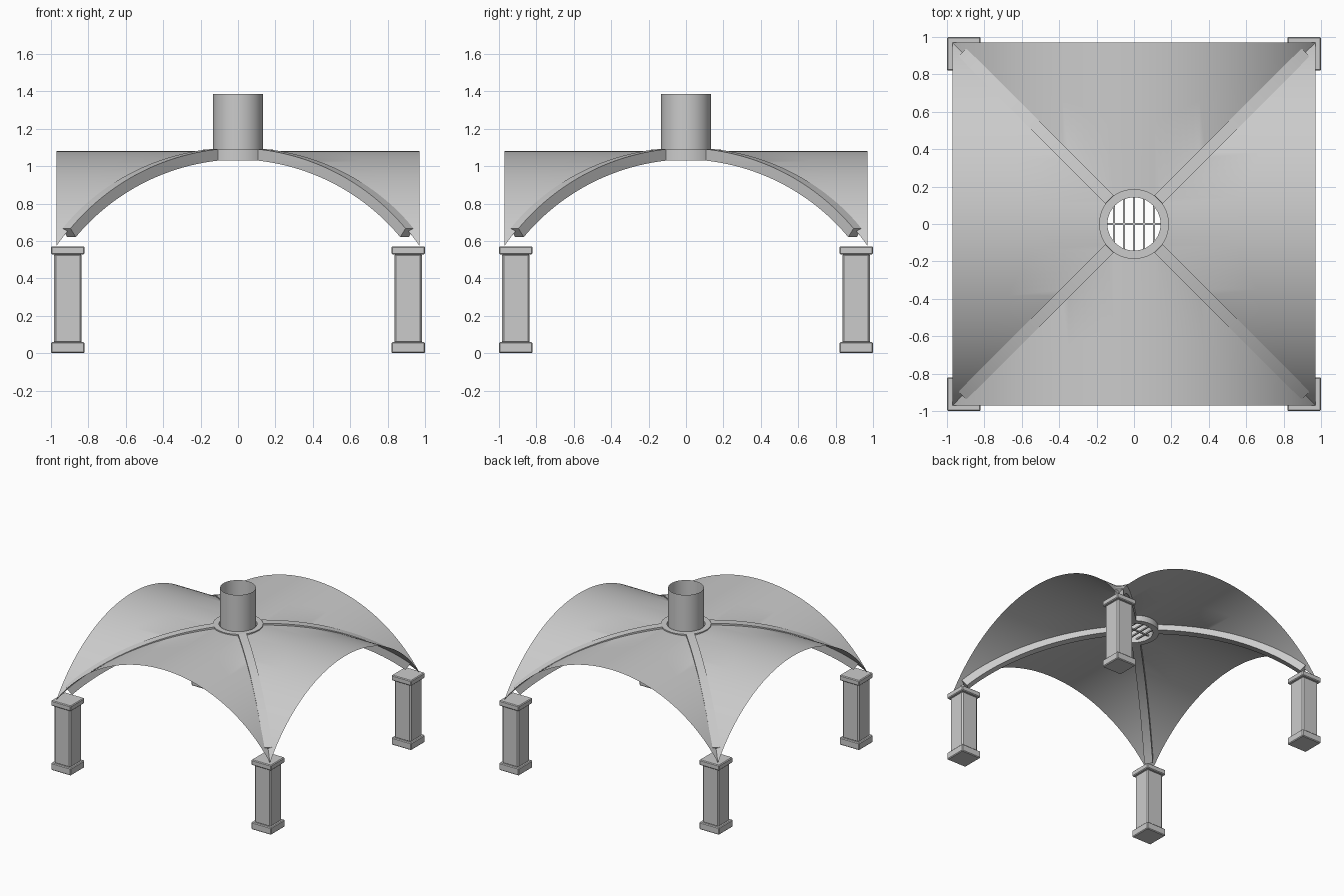
import bpy, bmesh, math
from mathutils import Vector

if "Cube" in bpy.data.objects:
    bpy.data.objects.remove(bpy.data.objects["Cube"])

HALF, SPRING, CROWN = 0.97, 0.575, 1.08
RISE = CROWN - SPRING
RAD = (HALF ** 2 + RISE ** 2) / (2 * RISE)
HOLE = 0.155


def arch(x):
    return CROWN - RAD + math.sqrt(RAD * RAD - x * x)


def finish(name, bm, angle=None, bevel=0):
    if bevel:
        bmesh.ops.bevel(bm, geom=bm.edges[:], offset=bevel, segments=1, affect='EDGES')
    mesh = bpy.data.meshes.new(name)
    bm.to_mesh(mesh)
    bm.free()
    ob = bpy.data.objects.new(name, mesh)
    bpy.context.collection.objects.link(ob)
    if angle:
        bpy.ops.object.select_all(action='DESELECT')
        ob.select_set(True)
        bpy.context.view_layer.objects.active = ob
        bpy.ops.object.shade_smooth_by_angle(angle=math.radians(angle))
    return ob


def box(name, centre, size, bevel=0):
    bm = bmesh.new()
    bmesh.ops.create_cube(bm, size=1)
    bmesh.ops.scale(bm, vec=size, verts=bm.verts)
    bmesh.ops.translate(bm, vec=centre, verts=bm.verts)
    return finish(name, bm, bevel=bevel)


def lathe(name, profile, closed, n=48):
    bm = bmesh.new()
    rings = [[bm.verts.new((r * math.cos(2 * math.pi * i / n),
                            r * math.sin(2 * math.pi * i / n), z)) for i in range(n)]
             for r, z in profile]
    m = len(rings)
    for k in range(m if closed else m - 1):
        a, b = rings[k], rings[(k + 1) % m]
        for i in range(n):
            j = (i + 1) % n
            bm.faces.new((a[i], a[j], b[j], b[i]))
    return finish(name, bm, 40)


# Groin vault: four arched webs meeting along the diagonals
bm = bmesh.new()
N = 64
amax = math.asin(HALF / RAD)
for q in range(4):
    c, s = round(math.cos(q * math.pi / 2)), round(math.sin(q * math.pi / 2))
    prev = None
    for i in range(N + 1):
        x = RAD * math.sin(amax * (2 * i / N - 1))
        inner = max(abs(x), math.sqrt(max(0, HOLE ** 2 - x * x)))
        col = []
        for t in (0, 0.5, 1):
            y = -(inner + (HALF - inner) * t)
            col.append(bm.verts.new((c * x - s * y, s * x + c * y, arch(x))))
        if prev:
            for k in range(2):
                bm.faces.new((prev[k], prev[k + 1], col[k + 1], col[k]))
        prev = col
bmesh.ops.remove_doubles(bm, verts=bm.verts, dist=1e-4)
bmesh.ops.dissolve_degenerate(bm, dist=1e-5, edges=bm.edges)
finish("vault_web", bm, 25)

# Four diagonal ribs and four pillars
for sx, sy in ((1, 1), (-1, 1), (-1, -1), (1, -1)):
    tag = ("back" if sy > 0 else "front") + ("_right" if sx > 0 else "_left")
    out = Vector((sx, sy, 0)).normalized()
    side = Vector((-out.y, out.x, 0))
    up = Vector((0, 0, 1))
    bm = bmesh.new()
    prev = None
    M = 32
    for i in range(M + 1):
        x = 0.13 + (0.91 - 0.13) * i / M
        slope = x / math.sqrt(RAD * RAD - x * x) / math.sqrt(2)
        normal = (up + out * slope).normalized()
        p = out * (x * math.sqrt(2)) + up * arch(x)
        sec = [bm.verts.new(p + side * w + normal * h) for w, h in
               ((-0.032, -0.043), (0.032, -0.043), (0.032, 0.018), (-0.032, 0.018))]
        if prev:
            for k in range(4):
                j = (k + 1) % 4
                bm.faces.new((prev[k], prev[j], sec[j], sec[k]))
        else:
            bm.faces.new(sec[::-1])
        prev = sec
    bm.faces.new(prev)
    bmesh.ops.recalc_face_normals(bm, faces=bm.faces)
    finish("rib_" + tag, bm, 30)

    px, py = sx * 0.91, sy * 0.91
    box("pillar_base_" + tag, (px, py, 0.03), (0.18, 0.18, 0.06), 0.006)
    box("pillar_shaft_" + tag, (px, py, 0.293), (0.148, 0.148, 0.48), 0.01)
    box("pillar_cap_" + tag, (px, py, 0.55), (0.18, 0.18, 0.044), 0.006)

# Ring around the central opening
lathe("crown_ring", [(0.142, 1.03), (0.187, 1.03), (0.187, 1.088), (0.142, 1.088)][::1], True)

# Light shaft: open tube above the opening
lathe("light_shaft", [(0.133, 1.075), (0.133, 1.385)], False)

# Grille bars across the opening
for i in range(5):
    x = (i - 2) * 0.054
    box("grille_bar_%d" % (i + 1), (x, 0, 1.06), (0.011, 2 * math.sqrt(0.146 ** 2 - x * x), 0.011))
box("grille_cross_bar", (0, 0, 1.06), (0.292, 0.011, 0.011))
